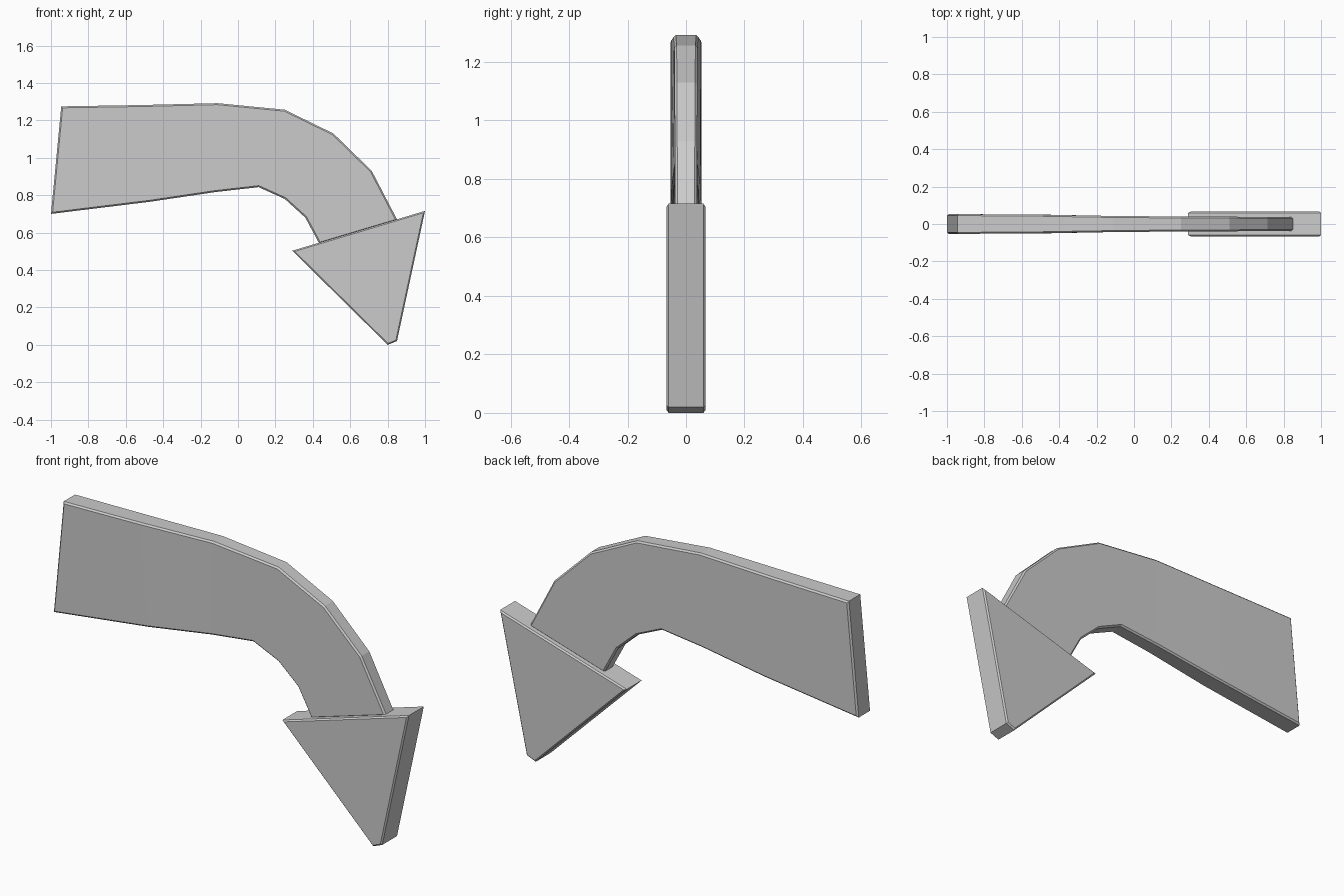
import bpy, bmesh

if "Cube" in bpy.data.objects:
    bpy.data.objects.remove(bpy.data.objects["Cube"])


def build(name, sections, rim):
    """Loft four-cornered sections (outer point, inner point, half thickness), chamfering the rims."""
    bm = bmesh.new()
    rings = []
    for (ox, oz), (ix, iz), h in sections:
        rings.append([bm.verts.new(p) for p in
                      ((ox, -h, oz), (ox, h, oz), (ix, h, iz), (ix, -h, iz))])
    for a, b in zip(rings, rings[1:]):
        for i in range(4):
            j = (i + 1) % 4
            bm.faces.new((a[i], a[j], b[j], b[i]))
    bm.faces.new(rings[0])
    bm.faces.new(rings[-1])
    bmesh.ops.recalc_face_normals(bm, faces=bm.faces)

    # Chamfer only the front and back outlines
    edges = [e for e in bm.edges
             if e.verts[0].co.y * e.verts[1].co.y > 0 and e.calc_face_angle() > 1.2]
    bmesh.ops.bevel(bm, geom=edges, offset=rim, offset_type='OFFSET',
                    segments=1, affect='EDGES')
    bmesh.ops.recalc_face_normals(bm, faces=bm.faces)
    mesh = bpy.data.meshes.new(name)
    bm.to_mesh(mesh)
    bm.free()
    obj = bpy.data.objects.new(name, mesh)
    bpy.context.collection.objects.link(obj)
    return obj


# Curved shaft, thinning towards the head
build("arrow_shaft", [
    ((-0.945, 1.275), (-1.0, 0.70), 0.053),
    ((-0.52, 1.282), (-0.47, 0.765), 0.050),
    ((-0.11, 1.292), (-0.12, 0.817), 0.043),
    ((0.25, 1.257), (0.11, 0.843), 0.040),
    ((0.51, 1.13), (0.25, 0.78), 0.039),
    ((0.715, 0.93), (0.36, 0.68), 0.038),
    ((0.853, 0.665), (0.435, 0.54), 0.037),
], 0.008)

# Thick arrow head with a blunt tip
build("arrow_head", [
    ((1.0, 0.716), (0.29, 0.503), 0.066),
    ((0.85, 0.02), (0.80, 0.0), 0.066),
], 0.007)
